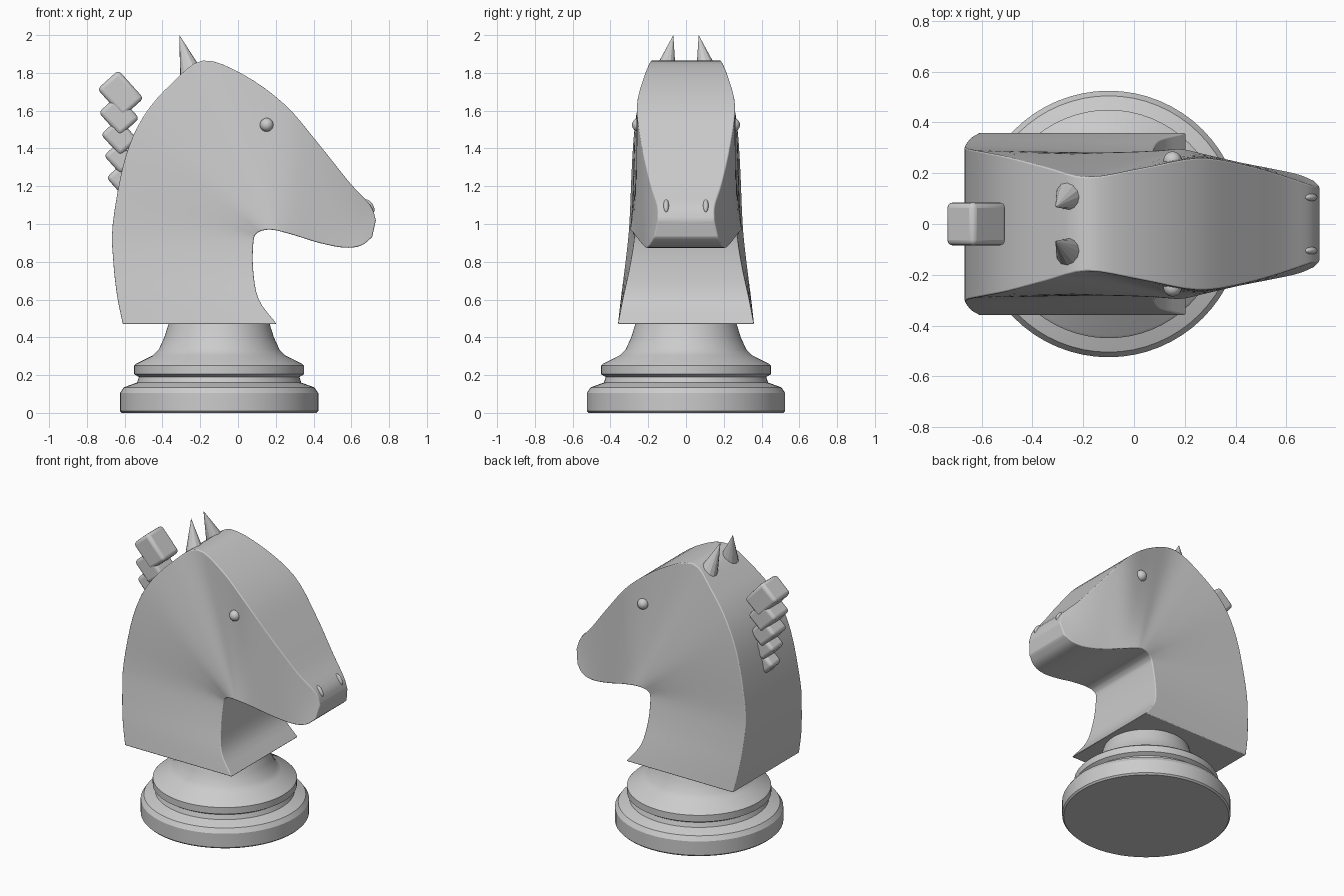
import bpy, bmesh, math
from mathutils import Vector, Matrix

if "Cube" in bpy.data.objects:
    bpy.data.objects.remove(bpy.data.objects["Cube"], do_unlink=True)

GREY = (0.6, 0.6, 0.6, 1)
grey = bpy.data.materials.new("light grey")
grey.use_nodes = True
grey.diffuse_color = GREY
grey.node_tree.nodes["Principled BSDF"].inputs["Base Color"].default_value = GREY


def finish(name, bm, bevel=0, segments=3, angle=35):
    """Turn a bmesh into a named, shaded object with optional soft edges."""
    bmesh.ops.recalc_face_normals(bm, faces=bm.faces)
    mesh = bpy.data.meshes.new(name)
    bm.to_mesh(mesh)
    bm.free()
    mesh.materials.append(grey)
    obj = bpy.data.objects.new(name, mesh)
    bpy.context.collection.objects.link(obj)
    if bevel:
        mod = obj.modifiers.new("soft edges", "BEVEL")
        mod.width, mod.segments = bevel, segments
        mod.limit_method, mod.angle_limit = "ANGLE", math.radians(40)
    bpy.ops.object.select_all(action="DESELECT")
    obj.select_set(True)
    bpy.context.view_layer.objects.active = obj
    bpy.ops.object.shade_smooth_by_angle(angle=math.radians(angle))
    return obj


def smooth_path(points, steps):
    """Catmull-Rom curve through the points."""
    pts = [Vector(p) for p in points]
    pts = [2 * pts[0] - pts[1]] + pts + [2 * pts[-1] - pts[-2]]
    out = []
    for a, b, c, d in zip(pts, pts[1:], pts[2:], pts[3:]):
        for i in range(steps):
            t = i / steps
            out.append(b + (c - a) * t / 2 + (2 * a - 5 * b + 4 * c - d) * t * t / 2
                       + (3 * b - a - 3 * c + d) * t ** 3 / 2)
    return out + [pts[-2]]


# Turned base
profile = [(0, 0), (0.515, 0), (0.525, 0.01), (0.525, 0.105), (0.505, 0.135),
           (0.45, 0.155), (0.435, 0.16), (0.425, 0.19), (0.45, 0.205), (0.45, 0.25),
           (0.44, 0.26), (0.35, 0.305), (0.32, 0.335), (0.29, 0.40), (0.265, 0.48), (0, 0.48)]
bm = bmesh.new()
verts = [bm.verts.new((r, 0, z)) for r, z in profile]
edges = [bm.edges.new(pair) for pair in zip(verts, verts[1:])]
bmesh.ops.spin(bm, geom=verts + edges, cent=(0, 0, 0), axis=(0, 0, 1),
               angle=math.tau, steps=64)
bmesh.ops.remove_doubles(bm, verts=bm.verts, dist=0.0005)
finish("turned_base", bm, angle=30).location.x = -0.1

# Head and neck: matching (x, z, half width) points on the crest and the throat
crest = [(-0.61, 0.47, 0.36), (-0.64, 0.62, 0.343), (-0.66, 0.80, 0.32), (-0.663, 1.0, 0.30),
         (-0.60, 1.34, 0.285), (-0.50, 1.57, 0.265), (-0.35, 1.745, 0.225), (-0.185, 1.865, 0.185),
         (0.03, 1.79, 0.22), (0.25, 1.63, 0.26), (0.43, 1.42, 0.235), (0.59, 1.22, 0.19),
         (0.70, 1.10, 0.152), (0.73, 1.02, 0.15)]
throat = [(0.205, 0.47, 0.36), (0.11, 0.60, 0.335), (0.08, 0.76, 0.30), (0.082, 0.91, 0.275),
          (0.10, 0.95, 0.28), (0.13, 0.965, 0.29), (0.16, 0.97, 0.295), (0.19, 0.968, 0.295),
          (0.22, 0.962, 0.29), (0.30, 0.94, 0.27), (0.43, 0.90, 0.24), (0.56, 0.875, 0.215),
          (0.65, 0.885, 0.195), (0.71, 0.93, 0.17)]
COLS = 10
rows = list(zip(smooth_path(crest, 4), smooth_path(throat, 4)))
bm = bmesh.new()
grids = []
for side in (-1, 1):
    grid = []
    for a, b in rows:
        line = [a.lerp(b, j / COLS) for j in range(COLS + 1)]
        grid.append([bm.verts.new((p.x, side * p.z, p.y)) for p in line])
    grids.append(grid)
    for low, high in zip(grid, grid[1:]):
        for j in range(COLS):
            bm.faces.new((low[j], low[j + 1], high[j + 1], high[j]))
right, left = grids
for i in range(len(rows) - 1):
    for j in (0, COLS):
        bm.faces.new((right[i][j], right[i + 1][j], left[i + 1][j], left[i][j]))
for i in (0, -1):
    bm.faces.new(right[i] + left[i][::-1])
finish("head_and_neck", bm, bevel=0.02, angle=45)

# Mane: stacked rounded blocks, narrowing downwards (x, z, width)
blocks = [(-0.622, 1.69, 0.17), (-0.63, 1.575, 0.165), (-0.628, 1.46, 0.15),
          (-0.625, 1.35, 0.13), (-0.625, 1.235, 0.11)]
for n, (x, z, w) in enumerate(blocks):
    bm = bmesh.new()
    bmesh.ops.create_cube(bm, size=1)
    long = 0.20 if n == 0 else w * 1.02
    bmesh.ops.scale(bm, vec=(long, w, 0.15 if n == 0 else w * 0.85), verts=bm.verts)
    bmesh.ops.rotate(bm, matrix=Matrix.Rotation(math.radians(48), 3, "Y"), verts=bm.verts)
    finish(f"mane_block_{n + 1}", bm, bevel=0.022).location = (x, 0, z)


def ball(name, loc, size, tilt=0):
    bm = bmesh.new()
    bmesh.ops.create_uvsphere(bm, u_segments=20, v_segments=12, radius=1)
    bmesh.ops.scale(bm, vec=size, verts=bm.verts)
    bmesh.ops.rotate(bm, matrix=Matrix.Rotation(tilt, 3, "Y"), verts=bm.verts)
    finish(name, bm).location = loc


# Paired ears, eyes and nostrils
for name, s in (("left", 1), ("right", -1)):
    root, tip = Vector((-0.25, s * 0.112, 1.80)), Vector((-0.31, s * 0.067, 2.0))
    axis = tip - root
    bm = bmesh.new()
    bmesh.ops.create_cone(bm, cap_ends=True, segments=12, radius1=0.06, radius2=0,
                          depth=axis.length)
    ear = finish(f"{name}_ear", bm, angle=25)
    ear.rotation_euler = axis.to_track_quat("Z", "Y").to_euler()
    ear.location = (root + tip) / 2
    ball(f"{name}_eye", (0.152, s * 0.25, 1.525), (0.036, 0.036, 0.036))
    ball(f"{name}_nostril", (0.695, s * 0.105, 1.095), (0.02, 0.015, 0.04), -0.6)
